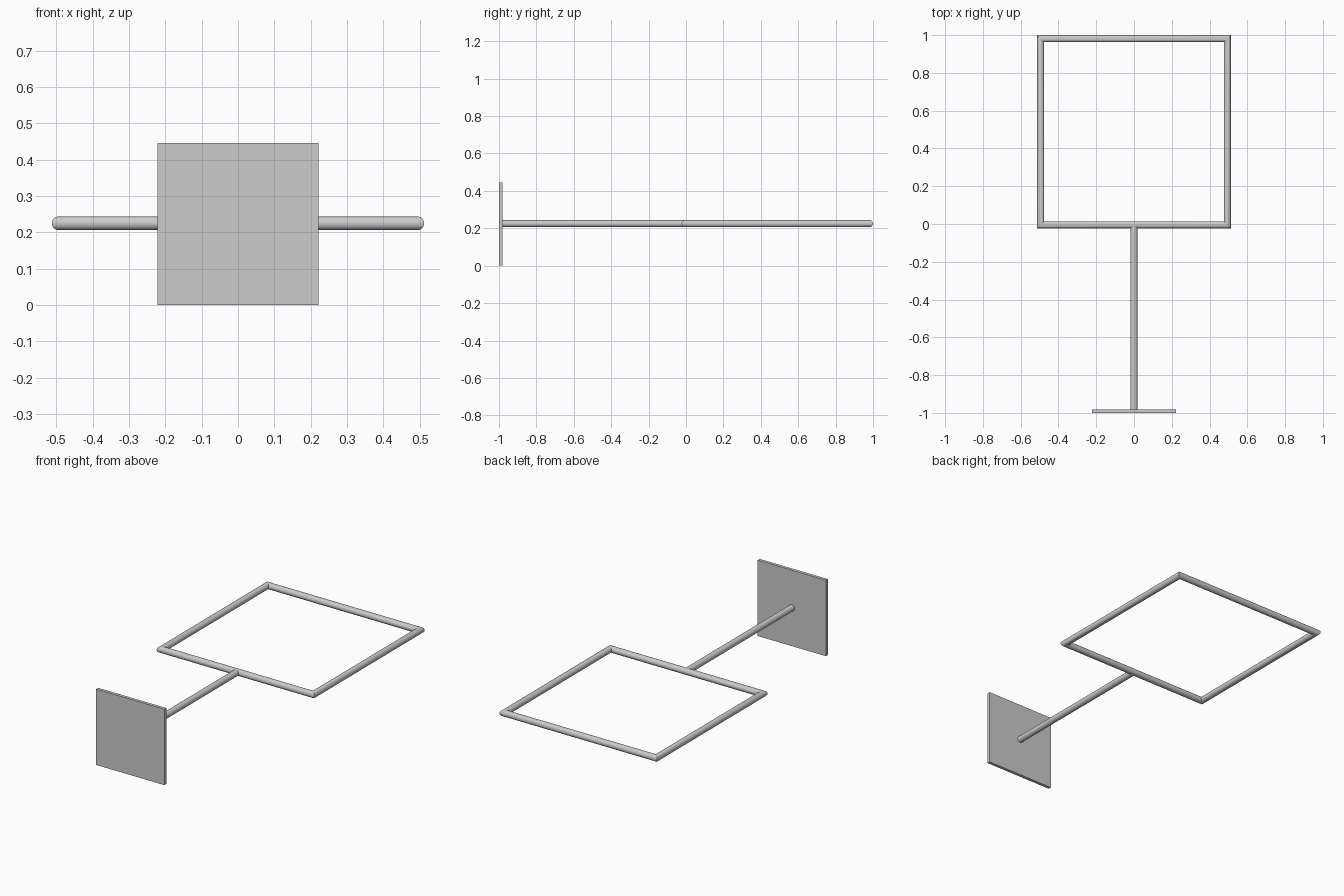
import bpy, bmesh, math

if "Cube" in bpy.data.objects:
    bpy.data.objects.remove(bpy.data.objects["Cube"])

R = 0.0187      # tube radius
Z = 0.225       # height of the tube centre line
SIDES = 32


def smooth(obj):
    bpy.ops.object.select_all(action='DESELECT')
    obj.select_set(True)
    bpy.context.view_layer.objects.active = obj
    bpy.ops.object.shade_smooth_by_angle(angle=math.radians(30))


# Wall plate
bpy.ops.mesh.primitive_cube_add(size=1, location=(0, -0.991, 0.223))
plate = bpy.context.object
plate.name = "wall_plate"
plate.scale = (0.443, 0.018, 0.446)

# Straight arm from the plate to the frame
start, end = -0.985, -0.006
bpy.ops.mesh.primitive_cylinder_add(vertices=SIDES, radius=R, depth=end - start,
                                    location=(0, (start + end) / 2, Z),
                                    rotation=(math.pi / 2, 0, 0))
arm = bpy.context.object
arm.name = "arm"
smooth(arm)

# Square frame: round tube with mitred corners
half_x, half_y, mid_y = 0.494, 0.493, 0.488
bm = bmesh.new()
rings = []
for sx, sy in ((1, 1), (-1, 1), (-1, -1), (1, -1)):
    ring = []
    for i in range(SIDES):
        a = 2 * math.pi * i / SIDES
        out = R * math.cos(a)
        ring.append(bm.verts.new((sx * (half_x + out), mid_y + sy * (half_y + out),
                                  Z + R * math.sin(a))))
    rings.append(ring)
for k in range(4):
    p, q = rings[k], rings[(k + 1) % 4]
    for i in range(SIDES):
        j = (i + 1) % SIDES
        bm.faces.new((p[i], p[j], q[j], q[i]))
bmesh.ops.recalc_face_normals(bm, faces=bm.faces)
# Keep the mitre seams crisp
for e in bm.edges:
    if abs(e.verts[0].co.x - e.verts[1].co.x) < 0.1 and abs(e.verts[0].co.y - e.verts[1].co.y) < 0.1:
        e.smooth = e.calc_face_angle(0) < math.radians(30)
mesh = bpy.data.meshes.new("square_frame")
bm.to_mesh(mesh)
bm.free()
frame = bpy.data.objects.new("square_frame", mesh)
bpy.context.collection.objects.link(frame)
smooth(frame)
